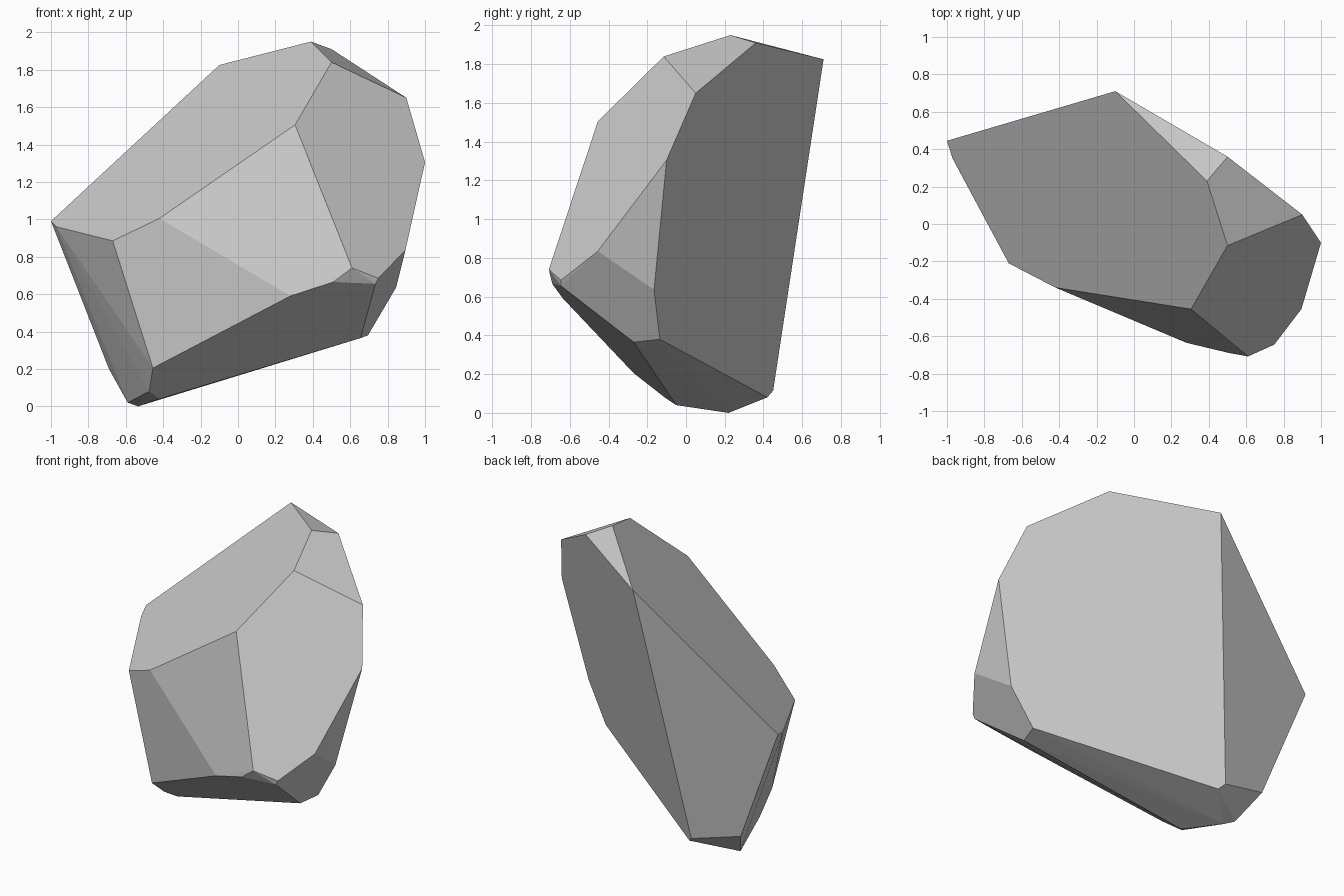
import bpy, bmesh
import math

if "Cube" in bpy.data.objects:
    bpy.data.objects.remove(bpy.data.objects["Cube"])

# Corners of the faceted boulder, grouped by region
crown = [(-1.0, .445, .99), (-.97, .35, .96), (-.67, -.21, .885), (-.42, -.34, 1.005),
         (.305, -.455, 1.505), (.5, -.115, 1.84), (.39, .23, 1.95), (-.1, .71, 1.825),
         (.5, .36, 1.91)]
right_side = [(.9, .05, 1.65), (1.0, -.1, 1.305), (.895, -.455, .835), (.845, -.165, .635),
              (.695, -.135, .38), (.655, -.27, .365)]
front_lip = [(.75, -.645, .685), (.735, -.645, .655), (.61, -.708, .74), (.51, -.69, .665),
             (.28, -.635, .59), (-.455, -.27, .205)]
foot = [(-.475, -.11, .08), (-.42, -.05, .04), (-.535, .22, 0), (-.59, .26, .02),
        (-.69, .40, .2), (-.355, .45, .115), (-.32, .42, .08)]

# Wrap the corners in a convex shell and merge coplanar facets
bm = bmesh.new()
for p in crown + right_side + front_lip + foot:
    bm.verts.new(p)
hull = bmesh.ops.convex_hull(bm, input=bm.verts)
loose = [v for v in bm.verts if not v.link_faces]
bmesh.ops.delete(bm, geom=loose, context='VERTS')
bmesh.ops.dissolve_limit(bm, angle_limit=math.radians(1.5), verts=bm.verts, edges=bm.edges)
bmesh.ops.recalc_face_normals(bm, faces=bm.faces)

mesh = bpy.data.meshes.new("boulder")
bm.to_mesh(mesh)
bm.free()
boulder = bpy.data.objects.new("boulder", mesh)
bpy.context.collection.objects.link(boulder)
